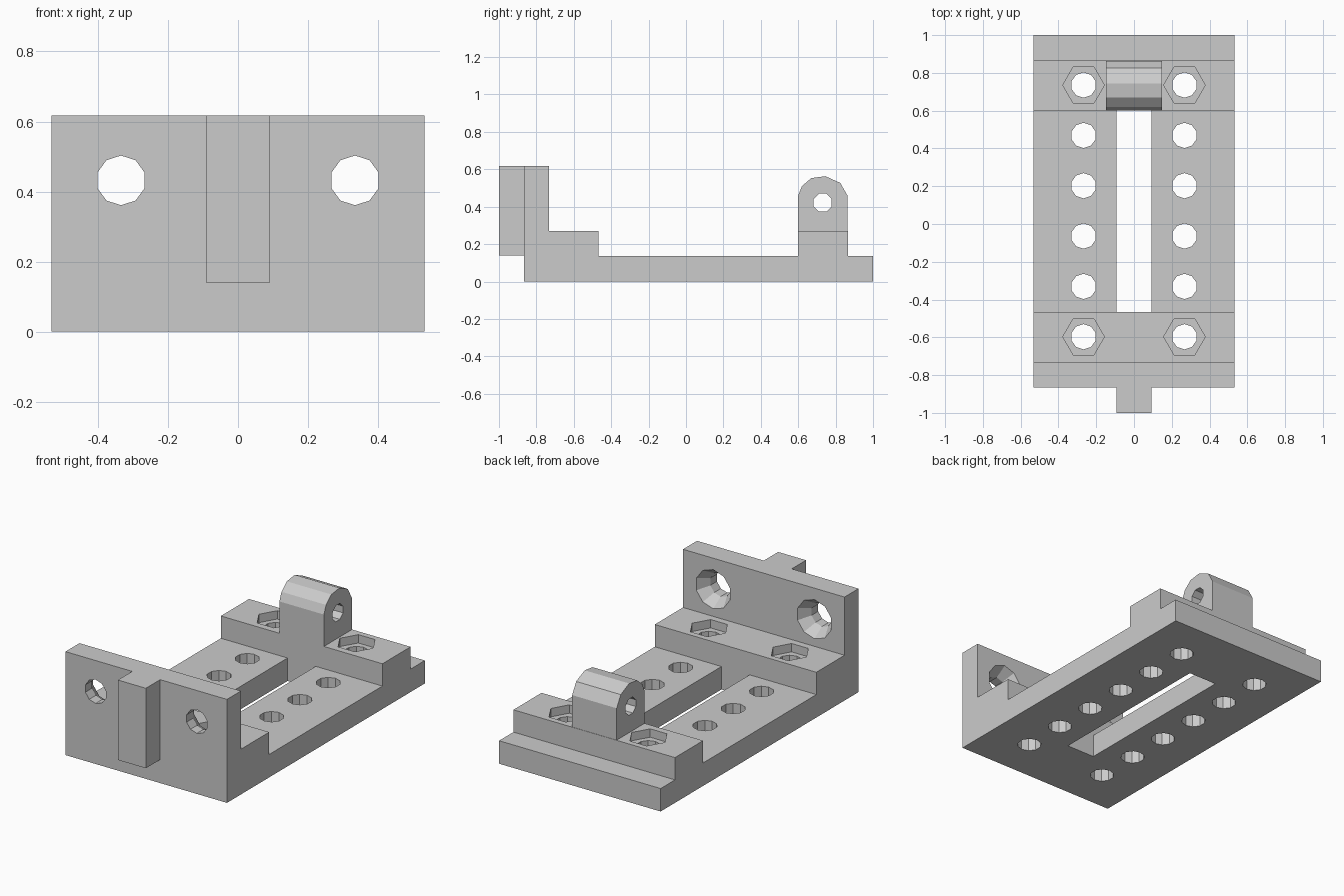
import bpy, bmesh
from math import radians, pi
from mathutils import Matrix, Vector

if "Cube" in bpy.data.objects:
    bpy.data.objects.remove(bpy.data.objects["Cube"])


def finish(name, bm):
    bmesh.ops.recalc_face_normals(bm, faces=bm.faces)
    mesh = bpy.data.meshes.new(name)
    bm.to_mesh(mesh)
    bm.free()
    obj = bpy.data.objects.new(name, mesh)
    bpy.context.collection.objects.link(obj)
    return obj


def extrude_profile(name, yz, half_width):
    """Side profile in (y, z), extruded symmetrically along x."""
    bm = bmesh.new()
    face = bm.faces.new([bm.verts.new((-half_width, y, z)) for y, z in yz])
    ext = bmesh.ops.extrude_face_region(bm, geom=[face])
    verts = [g for g in ext["geom"] if isinstance(g, bmesh.types.BMVert)]
    bmesh.ops.translate(bm, verts=verts, vec=(2 * half_width, 0, 0))
    return finish(name, bm)


def add_prism(bm, centre, axis, depth, sides, r1, r2=None, spin=0.0):
    """Prism or cone along an axis; r1 at its start, r2 at its end."""
    turn = Vector((0, 0, 1)).rotation_difference(Vector(axis)).to_matrix().to_4x4()
    m = Matrix.Translation(centre) @ turn @ Matrix.Rotation(spin, 4, 'Z')
    bmesh.ops.create_cone(bm, cap_ends=True, segments=sides, radius1=r1,
                          radius2=r1 if r2 is None else r2, depth=depth, matrix=m)


def add_box(bm, lo, hi):
    lo, hi = Vector(lo), Vector(hi)
    bmesh.ops.create_cube(bm, size=1, matrix=Matrix.Translation((lo + hi) / 2)
                          @ Matrix.Diagonal((*(hi - lo), 1)))


def cut(target, name, bm):
    cutter = finish(name, bm)
    cutter.hide_render = True
    cutter.hide_viewport = True
    mod = target.modifiers.new(name, 'BOOLEAN')
    mod.operation = 'DIFFERENCE'
    mod.solver = 'EXACT'
    mod.object = cutter


# Base plate with upright wall, front step and rear block
body = extrude_profile("bracket_body", [
    (-0.865, 0), (1, 0), (1, 0.137), (0.865, 0.137), (0.865, 0.27), (0.6, 0.27),
    (0.6, 0.137), (-0.467, 0.137), (-0.467, 0.27), (-0.733, 0.27),
    (-0.733, 0.617), (-0.865, 0.617)], 0.533)

# Rib on the front of the wall
bm = bmesh.new()
add_box(bm, (-0.092, -1, 0.14), (0.092, -0.865, 0.617))
finish("front_rib", bm)

# Rounded lug on the rear block
lug = extrude_profile("pivot_lug", [
    (0.6, 0.27), (0.863, 0.27), (0.863, 0.46), (0.825, 0.527), (0.745, 0.563),
    (0.67, 0.553), (0.62, 0.51), (0.6, 0.46)], 0.147)

# Slot, rows of vertical holes and wall holes
bm = bmesh.new()
add_box(bm, (-0.093, -0.467, -0.1), (0.093, 0.6, 0.2))
for side in (-1, 1):
    for i in range(6):
        add_prism(bm, (side * 0.267, -0.597 + i * 0.2665, 0.15), (0, 0, 1), 0.5, 10, 0.067)
    add_prism(bm, (side * 0.334, -0.8, 0.432), (0, 1, 0), 0.3, 10, 0.071)
cut(body, "hole_cutter", bm)

# Hexagonal nut pockets and countersinks
bm = bmesh.new()
for side in (-1, 1):
    for y in (-0.597, 0.7355):
        add_prism(bm, (side * 0.267, y, 0.27), (0, 0, 1), 0.1, 6, 0.11, spin=radians(90))
    add_prism(bm, (side * 0.334, -0.763, 0.432), (0, 1, 0), 0.08, 10, 0.071, 0.123)
cut(body, "pocket_cutter", bm)

# Pivot hole through the lug
bm = bmesh.new()
add_prism(bm, (0, 0.731, 0.422), (1, 0, 0), 0.5, 8, 0.052, spin=pi / 8)
cut(lug, "pivot_cutter", bm)
